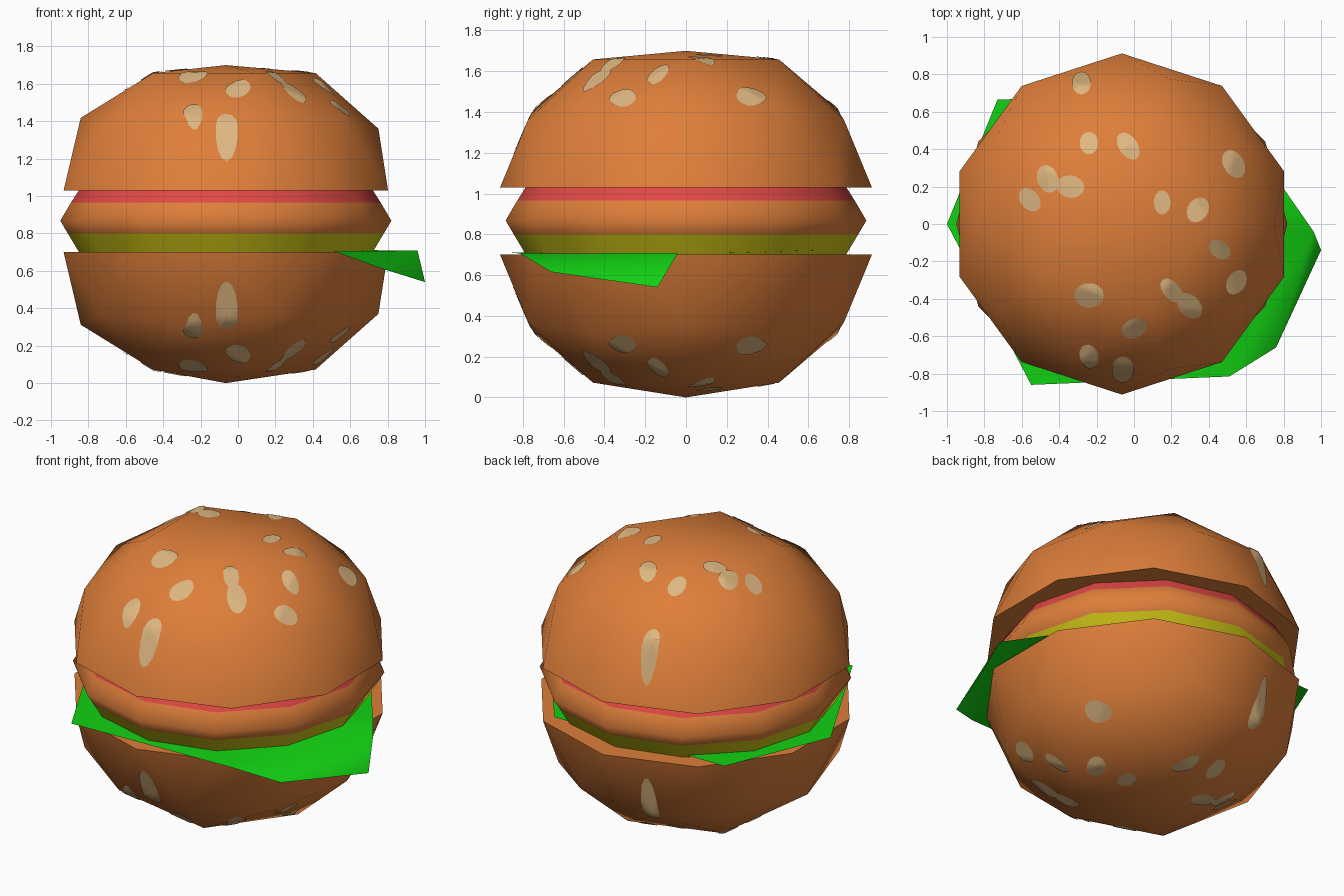
import bpy, bmesh, math
from mathutils import Vector
from mathutils.bvhtree import BVHTree

if "Cube" in bpy.data.objects:
    bpy.data.objects.remove(bpy.data.objects["Cube"])

CX = -0.065  # centre of the round parts


def material(name, rgb):
    m = bpy.data.materials.new(name)
    m.diffuse_color = (*rgb, 1)
    m.use_nodes = True
    m.node_tree.nodes["Principled BSDF"].inputs["Base Color"].default_value = m.diffuse_color
    return m


BREAD = material("bread orange", (0.73, 0.21, 0.042))
SEED = material("seed cream", (0.73, 0.47, 0.22))
RED = material("tomato red", (0.75, 0.065, 0.058))
YELLOW = material("cheese yellow", (0.62, 0.56, 0.008))
GREEN = material("lettuce green", (0.006, 0.64, 0.006))


def finish(bm, name, mats, angle=75):
    me = bpy.data.meshes.new(name)
    bm.to_mesh(me)
    bm.free()
    ob = bpy.data.objects.new(name, me)
    bpy.context.collection.objects.link(ob)
    for m in mats:
        me.materials.append(m)
    bpy.ops.object.select_all(action='DESELECT')
    ob.select_set(True)
    bpy.context.view_layer.objects.active = ob
    bpy.ops.object.shade_smooth_by_angle(angle=math.radians(angle))
    return ob


# Seeds seen from above: x, y, half length, half width, turn in degrees
SEEDS = [
    (-0.28, 0.75, 0.06, 0.05, 90), (-0.24, 0.43, 0.06, 0.05, 90),
    (-0.03, 0.415, 0.08, 0.05, 125), (0.53, 0.32, 0.08, 0.055, 120),
    (-0.46, 0.24, 0.075, 0.055, 110), (-0.34, 0.20, 0.075, 0.06, 170),
    (-0.555, 0.13, 0.07, 0.05, 130), (0.15, 0.115, 0.065, 0.045, 90),
    (0.34, 0.075, 0.07, 0.055, 60), (0.455, -0.135, 0.065, 0.045, 145),
    (0.545, -0.31, 0.07, 0.05, 60), (-0.24, -0.38, 0.08, 0.065, 0),
    (0.20, -0.355, 0.075, 0.045, 130), (0.295, -0.435, 0.08, 0.055, 135),
    (0.0, -0.555, 0.07, 0.05, 25), (-0.24, -0.705, 0.065, 0.05, 110),
    (-0.06, -0.775, 0.07, 0.06, 90),
]


def bun(name, z0, sign, pole):
    # half of a low-poly ball with a flattened pole and a flat cut face
    bm = bmesh.new()
    bmesh.ops.create_icosphere(bm, subdivisions=2, radius=1)
    bmesh.ops.delete(bm, geom=[v for v in bm.verts if v.co.z < -0.01], context='VERTS')
    for v in bm.verts:
        h = pole if v.co.z > 0.99 else v.co.z * 0.738
        v.co = Vector((CX + v.co.x * 0.912, v.co.y * 0.912, z0 + sign * h))
    bmesh.ops.holes_fill(bm, edges=[e for e in bm.edges if e.is_boundary], sides=0)
    bmesh.ops.recalc_face_normals(bm, faces=bm.faces[:])
    tree = BVHTree.FromBMesh(bm)
    finish(bm, name, [BREAD], 60)

    # seeds laid on the surface as thin plates
    sb = bmesh.new()

    def drop(x, y):
        hit, n, _, _ = tree.ray_cast(Vector((x, y, z0 + sign * 3)), Vector((0, 0, -sign)))
        return sb.verts.new(hit + n * 0.005)

    N, RINGS = 14, 4
    for x, y, a, b, deg in SEEDS:
        c, s = math.cos(math.radians(deg)), math.sin(math.radians(deg))
        mid = drop(x, y)
        prev = None
        for r in range(1, RINGS + 1):
            ring = []
            for i in range(N):
                t = 2 * math.pi * i / N
                u, w = a * r / RINGS * math.cos(t), b * r / RINGS * math.sin(t)
                ring.append(drop(x + u * c - w * s, y + u * s + w * c))
            for i in range(N):
                j = (i + 1) % N
                f = [mid, ring[i], ring[j]] if prev is None else [prev[i], ring[i], ring[j], prev[j]]
                sb.faces.new(f if sign > 0 else f[::-1])
            prev = ring
    finish(sb, name + "_seeds", [SEED])


bun("top_bun", 1.03, 1, 0.67)
bun("bottom_bun", 0.70, -1, 0.70)

# Filling: twelve-sided double cone, coloured in bands by height
bm = bmesh.new()
rings = []
for z, r in [(0.70, 0.785), (0.80, 0.845), (0.868, 0.885), (0.965, 0.828), (1.032, 0.785)]:
    rings.append([bm.verts.new((CX + r * math.cos(i * math.pi / 6), r * math.sin(i * math.pi / 6), z))
                  for i in range(12)])
for lo, hi in zip(rings, rings[1:]):
    for i in range(12):
        j = (i + 1) % 12
        f = bm.faces.new([lo[i], lo[j], hi[j], hi[i]])
        z = f.calc_center_median().z
        f.material_index = 1 if z > 0.965 else 2 if z < 0.80 else 0
finish(bm, "filling", [BREAD, RED, YELLOW])

# Lettuce: thin flat leaf with one drooping flap at the front right
bm = bmesh.new()
flat = [(-1.0, 0, 0.708), (-0.55, -0.86, 0.71), (0.51, -0.815, 0.706), (0.96, -0.04, 0.708),
        (0.80, 0.19, 0.708), (0.42, 0.70, 0.724), (-0.73, 0.665, 0.712)]
v = [bm.verts.new(p) for p in flat]
mid = bm.verts.new((0, 0, 0.708))
for i in range(len(v)):
    bm.faces.new([mid, v[i], v[(i + 1) % len(v)]])
a, b = bm.verts.new((0.76, -0.66, 0.615)), bm.verts.new((1.0, -0.14, 0.54))
bm.faces.new([v[2], a, v[3]])
bm.faces.new([a, b, v[3]])
finish(bm, "lettuce", [GREEN], 60)
